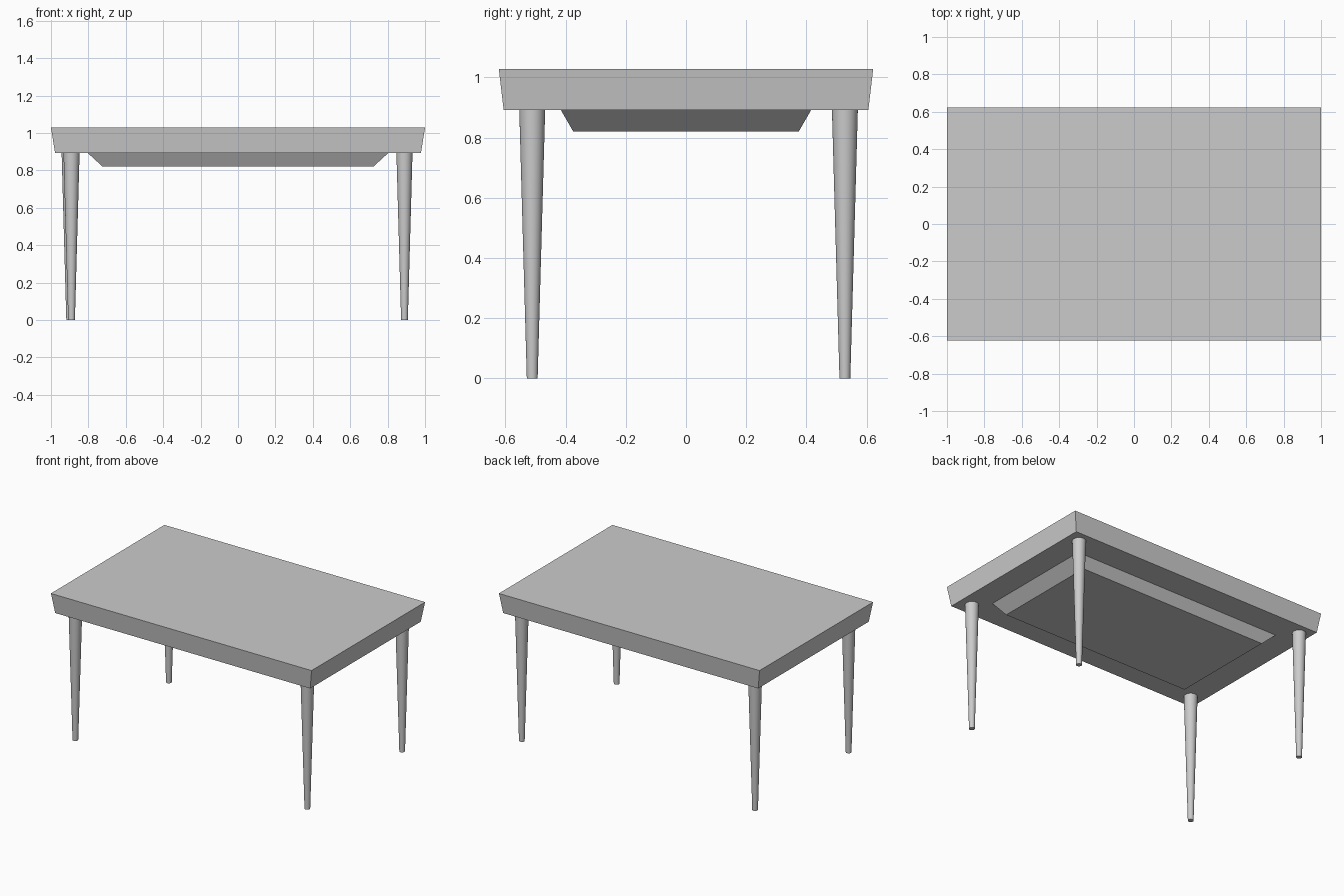
import bpy, bmesh

if "Cube" in bpy.data.objects:
    bpy.data.objects.remove(bpy.data.objects["Cube"])


def frustum(name, z0, half0, z1, half1):
    """Rectangular block whose bottom and top have different half sizes."""
    bm = bmesh.new()
    bmesh.ops.create_cube(bm, size=2)
    for v in bm.verts:
        hx, hy = half1 if v.co.z > 0 else half0
        v.co = (v.co.x * hx, v.co.y * hy, z1 if v.co.z > 0 else z0)
    mesh = bpy.data.meshes.new(name)
    bm.to_mesh(mesh)
    bm.free()
    obj = bpy.data.objects.new(name, mesh)
    bpy.context.collection.objects.link(obj)
    return obj


def leg(name, x, y):
    """Round leg tapering towards the floor."""
    bpy.ops.mesh.primitive_cone_add(vertices=32, radius1=0.018, radius2=0.043,
                                    depth=0.892, location=(x, y, 0.446))
    bpy.context.object.name = name
    bpy.ops.object.shade_smooth_by_angle()


# Thick table top, flaring outwards
frustum("table_top", 0.892, (0.978, 0.606), 1.028, (1.0, 0.622))

# Shallow tapered panel under the top
frustum("under_panel", 0.821, (0.725, 0.375), 0.892, (0.803, 0.416))

# Four legs
leg("front_left_leg", -0.89, -0.511)
leg("front_right_leg", 0.89, -0.511)
leg("back_left_leg", -0.90, 0.528)
leg("back_right_leg", 0.89, 0.528)
